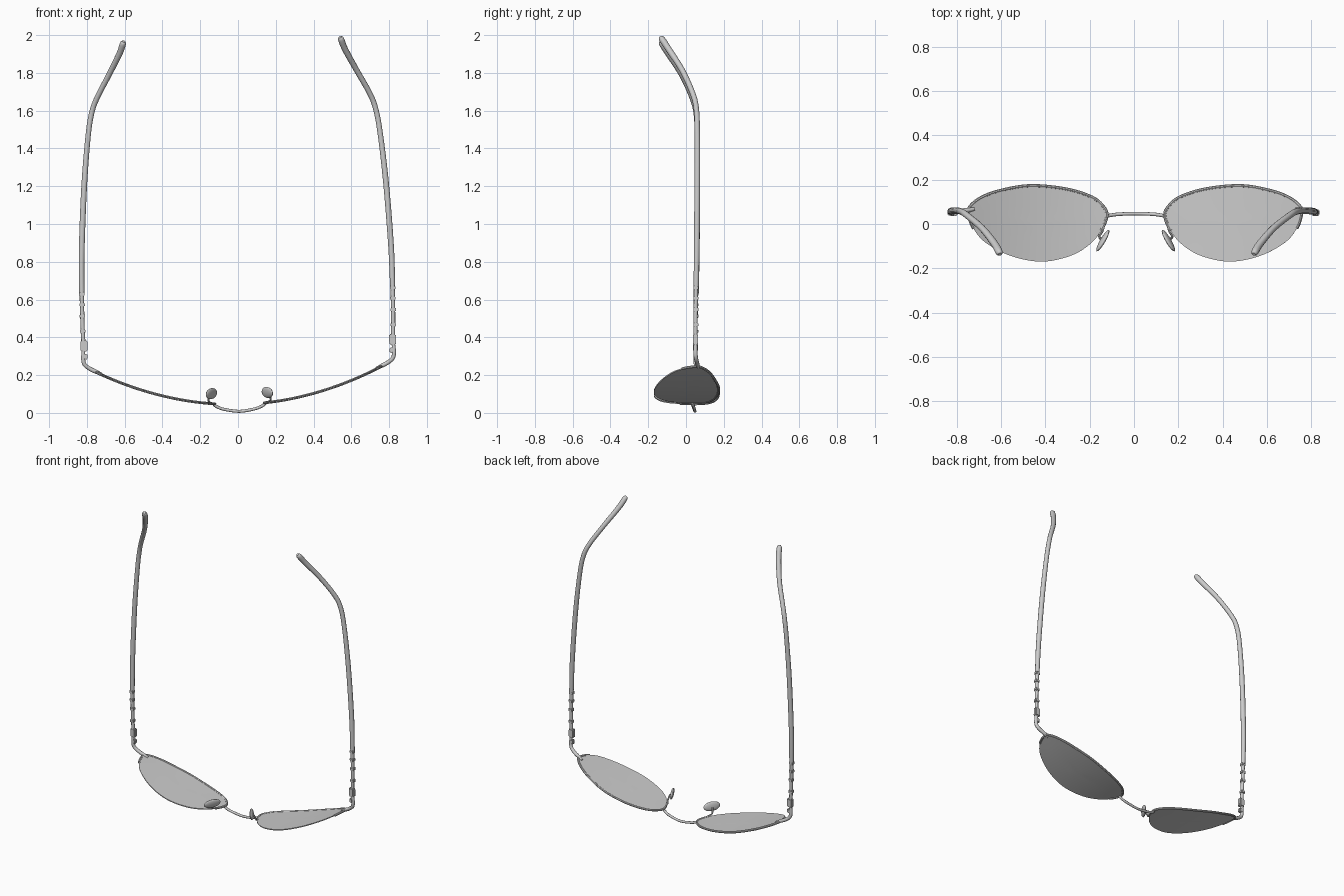
import bpy, bmesh, math
from mathutils import Matrix, Vector

if "Cube" in bpy.data.objects:
    bpy.data.objects.remove(bpy.data.objects["Cube"], do_unlink=True)

grey = bpy.data.materials.new("plain grey")
grey.use_nodes = True
grey.diffuse_color = (0.6, 0.6, 0.6, 1)
grey.node_tree.nodes["Principled BSDF"].inputs["Base Color"].default_value = (0.6, 0.6, 0.6, 1)

# The whole frame rests slightly tilted to one side
TILT = Matrix.Translation((0.0095, 0, 0)) @ Matrix.Rotation(-0.021, 4, 'Y')


def front_curve(x):
    """Height of the wrapped front at a given distance from the centre."""
    return 0.045 + 0.325 * x * x


def spline(pts, steps=8, closed=False):
    """Smooth path through the points (any number of coordinates)."""
    pts = [Vector(p) for p in pts]
    n, out = len(pts), []
    for i in range(n if closed else n - 1):
        if closed:
            a, b, c, d = (pts[(i + k) % n] for k in (-1, 0, 1, 2))
        else:
            a, b, c, d = (pts[min(max(i + k, 0), n - 1)] for k in (-1, 0, 1, 2))
        for s in range(steps):
            t = s / steps
            out.append(0.5 * (2 * b + (c - a) * t + (2 * a - 5 * b + 4 * c - d) * t * t
                              + (3 * b - a - 3 * c + d) * t ** 3))
    return out if closed else out + [pts[-1]]


def finish(name, bm, mirror=True):
    """Turn a mesh into one object, or into a left and right pair."""
    bmesh.ops.recalc_face_normals(bm, faces=bm.faces)
    for side, sx in (("left_", 1), ("right_", -1)) if mirror else (("", 1),):
        copy = bm.copy()
        copy.transform(TILT @ Matrix.Diagonal((sx, 1, 1, 1)))
        if sx < 0:
            bmesh.ops.reverse_faces(copy, faces=copy.faces)
        mesh = bpy.data.meshes.new(side + name)
        copy.to_mesh(mesh)
        copy.free()
        mesh.materials.append(grey)
        obj = bpy.data.objects.new(side + name, mesh)
        bpy.context.collection.objects.link(obj)
        bpy.ops.object.select_all(action='DESELECT')
        obj.select_set(True)
        bpy.context.view_layer.objects.active = obj
        bpy.ops.object.shade_smooth_by_angle(angle=math.radians(40))
    bm.free()


def tube(bm, path, sides=10):
    """Sweep a round section along (x, y, z, radius) points and cap it."""
    rings = []
    for i, p in enumerate(path):
        ahead, behind = path[min(i + 1, len(path) - 1)], path[max(i - 1, 0)]
        axis = (ahead - behind).to_3d().normalized()
        if not rings:
            u = axis.orthogonal().normalized()
        u = (u - axis * u.dot(axis)).normalized()
        v = axis.cross(u)
        rings.append([bm.verts.new(p.to_3d() + p[3] * (u * math.cos(a) + v * math.sin(a)))
                      for a in (math.tau * k / sides for k in range(sides))])
    for r, q in zip(rings, rings[1:]):
        for k in range(sides):
            m = (k + 1) % sides
            bm.faces.new((r[k], r[m], q[m], q[k]))
    bm.faces.new(rings[0])
    bm.faces.new(rings[-1])


def block(bm, centre, size, bevel=0.005):
    made = bmesh.ops.create_cube(bm, size=1, matrix=Matrix.Translation(centre)
                                 @ Matrix.Diagonal((*size, 1)))["verts"]
    edges = list({e for v in made for e in v.link_edges})
    bmesh.ops.bevel(bm, geom=edges, offset=bevel, segments=2, affect='EDGES')


# Lens outline, starting at the nose and going over the brow
outline = spline([(.131, .04), (.148, .08), (.2, .122), (.315, .158), (.475, .173), (.61, .151),
                  (.695, .12), (.745, .08), (.752, .045), (.73, -.02), (.675, -.085),
                  (.56, -.145), (.423, -.17), (.29, -.142), (.2, -.085), (.152, -.02)], 6, True)

# Lenses: concentric rings bent to the front curve, with a thin edge
bm = bmesh.new()
middle = Vector((.44, 0))
sheets = []
for lift in (-0.003, 0.003):
    rings = []
    for scale in (.2, .4, .6, .8, 1):
        ring = [middle + (p - middle) * scale for p in outline]
        rings.append([bm.verts.new((p.x, p.y, front_curve(p.x) + lift)) for p in ring])
    hub = bm.verts.new((middle.x, middle.y, front_curve(middle.x) + lift))
    n = len(outline)
    for k in range(n):
        m = (k + 1) % n
        bm.faces.new((hub, rings[0][k], rings[0][m]))
        for r, q in zip(rings, rings[1:]):
            bm.faces.new((r[k], q[k], q[m], r[m]))
    sheets.append(rings[-1])
for k in range(n):
    m = (k + 1) % n
    bm.faces.new((sheets[0][k], sheets[0][m], sheets[1][m], sheets[1][k]))
finish("lens", bm)

# Half rims over the brow, ending just below the lens corners
bm = bmesh.new()
brow = outline[-7:] + outline[:55]
tube(bm, [Vector((p.x, p.y, front_curve(p.x), .0075)) for p in brow], 8)
finish("half_rim", bm)

# Bridge
half = [(.137, .034, .05, .008), (.122, .038, .036, .008), (.08, .044, .02, .008)]
bm = bmesh.new()
tube(bm, spline([(-x, y, z, r) for x, y, z, r in half] + [(0, .047, .0085, .008)] + half[::-1]))
finish("bridge", bm, mirror=False)

# End pieces curling from the rim back to the hinge
bm = bmesh.new()
tube(bm, spline([(.725, .068, .22, .007), (.757, .062, .234, .011), (.79, .058, .251, .011),
                 (.815, .053, .272, .011), (.823, .05, .3, .011), (.821, .05, .345, .01)]))
finish("end_piece", bm)

# Hinges: a knuckle and a bevelled block
bm = bmesh.new()
block(bm, (.812, .05, .315), (.026, .022, .03))
block(bm, (.817, .05, .372), (.036, .026, .058))
finish("hinge", bm)

# Temple shanks with collars
bm = bmesh.new()
tube(bm, spline([(.82, .05, .39, .011), (.823, .051, .5, .011), (.823, .053, .65, .012)], 4))
for z in (.45, .53, .59, .645):
    block(bm, (.823, .052, z), (.029, .026, .022), .004)
finish("temple_shank", bm)

# Temple arms bending down behind the ear
bm = bmesh.new()
tube(bm, spline([(.823, .054, .65, .014), (.819, .057, .87, .0155), (.799, .06, 1.21, .0155),
                 (.773, .06, 1.475, .0145), (.7515, .054, 1.6, .0145), (.722, .034, 1.68, .0145),
                 (.657, -.02, 1.8, .015), (.599, -.09, 1.91, .0165), (.578, -.126, 1.965, .0165),
                 (.573, -.137, 1.979, .008)], 6), 12)
finish("temple_arm", bm)

# Nose pads: flattened discs standing behind the front
bm = bmesh.new()
turn = Matrix.Rotation(math.atan2(-.095, .055), 4, 'Z') @ Matrix.Rotation(math.radians(12), 4, 'X')
bmesh.ops.create_uvsphere(bm, u_segments=20, v_segments=12, radius=1,
                          matrix=Matrix.Translation((.148, -.075, .105)) @ turn
                          @ Matrix.Diagonal((.056, .011, .03, 1)))
finish("nose_pad", bm)

# Pad arms joining the rim to the pads
bm = bmesh.new()
tube(bm, spline([(.145, -.01, .052, .005), (.152, -.035, .056, .005),
                 (.165, -.055, .068, .005), (.157, -.068, .1, .006)]), 8)
finish("pad_arm", bm)
